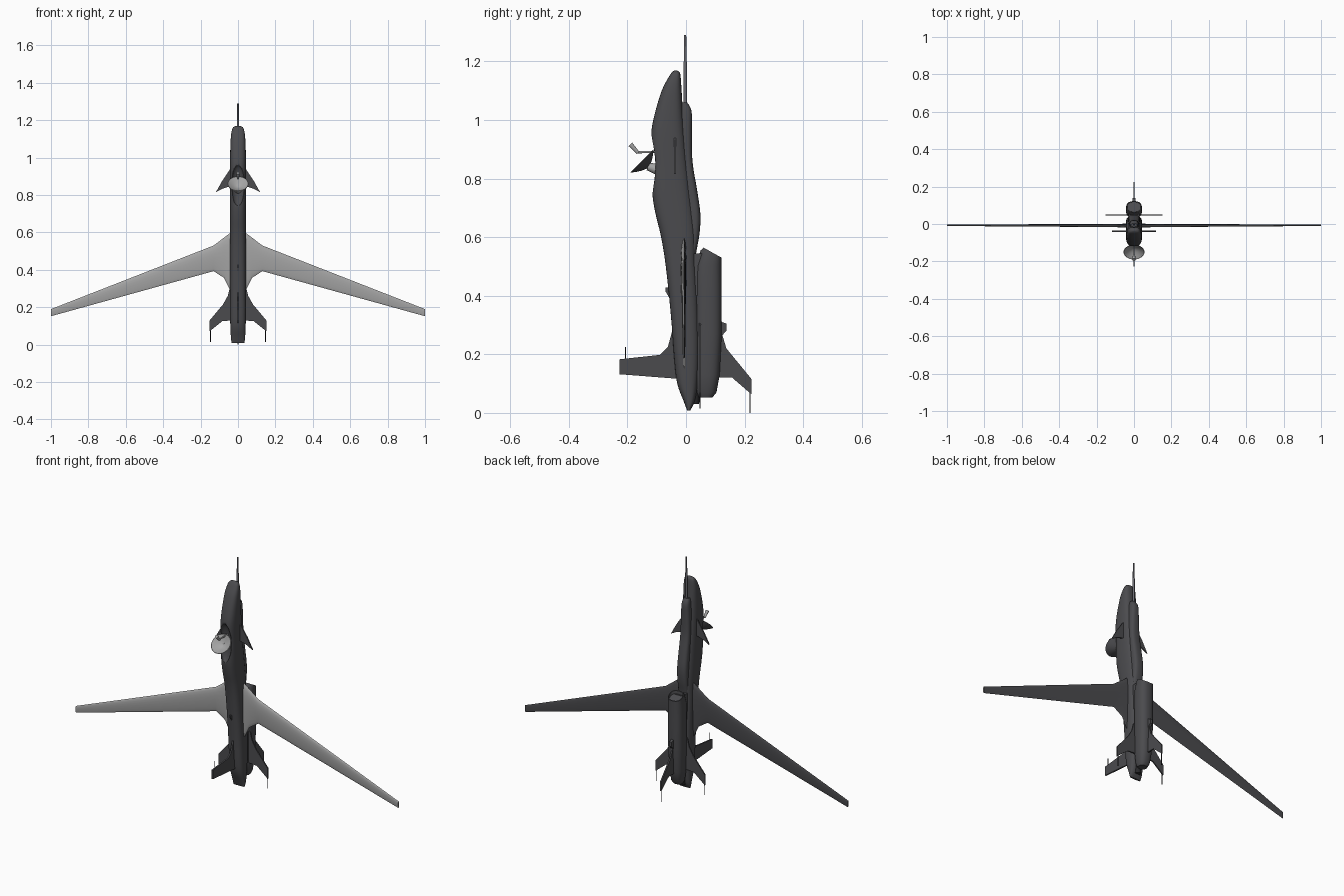
import bpy, bmesh, math
from mathutils import Vector, Matrix

if "Cube" in bpy.data.objects:
    bpy.data.objects.remove(bpy.data.objects["Cube"])


def material(name, r, g, b):
    m = bpy.data.materials.new(name)
    m.diffuse_color = (r, g, b, 1)
    m.use_nodes = True
    m.node_tree.nodes["Principled BSDF"].inputs["Base Color"].default_value = m.diffuse_color
    return m


DARK = material("dark grey", 0.07, 0.07, 0.076)
LIGHT = material("light grey", 0.38, 0.38, 0.38)
MID = material("mid grey", 0.15, 0.15, 0.17)
BLACK = material("near black", 0.02, 0.02, 0.022)


def finish(name, bm, mats, rule=None, angle=40):
    """Turn a bmesh into a named, coloured, smooth-shaded object."""
    bmesh.ops.recalc_face_normals(bm, faces=bm.faces)
    bm.normal_update()
    if rule:
        for f in bm.faces:
            f.material_index = rule(f)
    me = bpy.data.meshes.new(name)
    bm.to_mesh(me)
    bm.free()
    for m in mats:
        me.materials.append(m)
    ob = bpy.data.objects.new(name, me)
    bpy.context.collection.objects.link(ob)
    bpy.ops.object.select_all(action='DESELECT')
    ob.select_set(True)
    bpy.context.view_layer.objects.active = ob
    bpy.ops.object.shade_smooth_by_angle(angle=math.radians(angle))
    return ob


def skin(name, rings, mats, rule=None, angle=40):
    """Bridge equal-length rings of points and cap both ends."""
    bm = bmesh.new()
    rows = [[bm.verts.new(p) for p in r] for r in rings]
    n = len(rows[0])
    for a, b in zip(rows, rows[1:]):
        for i in range(n):
            j = (i + 1) % n
            bm.faces.new((a[i], a[j], b[j], b[i]))
    bm.faces.new(rows[0])
    bm.faces.new(rows[-1])
    return finish(name, bm, mats, rule, angle)


def smooth_rows(rows, steps=4):
    """Catmull-Rom resampling of a section table."""
    out = []
    for i in range(len(rows) - 1):
        p0, p1 = rows[max(i - 1, 0)], rows[i]
        p2, p3 = rows[i + 1], rows[min(i + 2, len(rows) - 1)]
        for k in range(steps):
            t = k / steps
            out.append([0.5 * (2 * b + (c - a) * t + (2 * a - 5 * b + 4 * c - d) * t * t
                               + (3 * b - a - 3 * c + d) * t ** 3)
                        for a, b, c, d in zip(p0, p1, p2, p3)])
    return out + [list(rows[-1])]


def section(z, y0, y1, hw, shear=0.0, power=2.8, n=36):
    """Rounded-rectangle ring between y0 and y1, half width hw."""
    yc, hy = (y0 + y1) / 2, (y1 - y0) / 2
    ring = []
    for i in range(n):
        a = 2 * math.pi * i / n
        c, s = math.cos(a), math.sin(a)
        x = hw * math.copysign(abs(c) ** (2 / power), c)
        y = hy * math.copysign(abs(s) ** (2 / power), s)
        ring.append((x, yc + y, z + shear * y))
    return ring


def plate(name, pts, plane, pos, thick, mat=DARK):
    """Flat fin: outline in (x, z) at y = pos, or in (y, z) at x = pos."""
    def at(d):
        return [(u, pos + d, v) if plane == 'xz' else (pos + d, u, v) for u, v in pts]
    return skin(name, [at(-thick / 2), at(thick / 2)], [mat])


def rod(name, a, b, r, mat, r2=None, seg=10):
    a, b = Vector(a), Vector(b)
    q = (b - a).to_track_quat('Z', 'Y')
    rings = [[p + q @ Vector((rr * math.cos(t), rr * math.sin(t), 0))
              for t in (2 * math.pi * i / seg for i in range(seg))]
             for p, rr in ((a, r), (b, r if r2 is None else r2))]
    return skin(name, rings, [mat])


# Fuselage: z, front y, back y, half width
body_rows = [(0.008, 0.004, 0.014, 0.034), (0.04, -0.008, 0.03, 0.038), (0.10, -0.03, 0.04, 0.041),
             (0.18, -0.04, 0.045, 0.043), (0.29, -0.048, 0.045, 0.043), (0.42, -0.06, 0.04, 0.043),
             (0.53, -0.073, 0.034, 0.043), (0.61, -0.087, 0.034, 0.043), (0.68, -0.104, 0.027, 0.043),
             (0.75, -0.115, 0.018, 0.043), (0.85, -0.116, 0.006, 0.043), (0.95, -0.119, -0.004, 0.043),
             (1.02, -0.107, -0.01, 0.042), (1.10, -0.083, -0.015, 0.039), (1.145, -0.06, -0.018, 0.033),
             (1.163, -0.048, -0.022, 0.025), (1.17, -0.038, -0.032, 0.008)]
fuselage = skin("fuselage", [section(*r) for r in smooth_rows(body_rows)], [DARK])

# Scooped recess behind the dish
bm = bmesh.new()
bmesh.ops.create_uvsphere(bm, u_segments=24, v_segments=16, radius=1,
                          matrix=Matrix.Translation((0, -0.122, 0.85)) @ Matrix.Diagonal((0.037, 0.035, 0.11, 1)))
cutter = finish("recess_cutter", bm, [DARK])
cutter.hide_render = True
bpy.context.view_layer.objects.active = fuselage
mod = fuselage.modifiers.new("recess", 'BOOLEAN')
mod.operation, mod.object, mod.solver = 'DIFFERENCE', cutter, 'EXACT'
bpy.ops.object.modifier_apply(modifier=mod.name)
bpy.data.objects.remove(cutter)

# Narrow spine along the back of the forebody
spine_rows = [(0.46, 0.0, 0.03, 0.026), (0.54, 0.0, 0.034, 0.028), (0.61, 0.0, 0.046, 0.03),
              (0.68, 0.0, 0.049, 0.03), (0.76, -0.01, 0.038, 0.029), (0.86, -0.02, 0.022, 0.028),
              (0.96, -0.03, 0.02, 0.026), (1.03, -0.03, 0.019, 0.022), (1.06, -0.03, 0.004, 0.016)]
skin("spine", [section(*r) for r in smooth_rows(spine_rows)], [DARK])

# Engine pod with slanted intake, plus its diverter and nozzle
S = -0.56
pod_rows = [(0.052, 0.045, 0.09, 0.024, 0), (0.07, 0.035, 0.104, 0.032, 0), (0.13, 0.03, 0.115, 0.039, 0),
            (0.27, 0.03, 0.122, 0.043, 0), (0.42, 0.03, 0.122, 0.043, 0), (0.50, 0.032, 0.122, 0.043, 0),
            (0.535, 0.05, 0.122, 0.042, S), (0.547, 0.06, 0.122, 0.041, S),
            (0.547, 0.064, 0.118, 0.037, S), (0.53, 0.065, 0.117, 0.036, S)]
skin("engine_pod", [section(*r, power=2.5) for r in pod_rows], [DARK], angle=35)
skin("pod_diverter", [section(z, 0.02, 0.07, 0.03, power=5) for z in (0.40, 0.545)], [DARK])
rod("exhaust_nozzle", (0, 0.03, 0.10), (0, 0.03, 0.03), 0.018, BLACK, 0.015, 20)

# Wing: x, leading z, trailing z, thickness; light front, dark back
half = [(0, 0.60, 0.29, 0.022), (0.045, 0.595, 0.297, 0.021), (0.075, 0.572, 0.357, 0.02),
        (0.13, 0.53, 0.393, 0.018), (1.0, 0.19, 0.152, 0.008)]
stations = [(-x, a, b, t) for x, a, b, t in reversed(half[1:])] + half


def airfoil(x, le, te, t, n=10):
    ring = []
    for i in range(2 * n):
        a = math.pi * i / n
        u = (1 - math.cos(a)) / 2
        h = t * math.sin(a) * (1.15 - 0.6 * u)
        ring.append((x, -0.006 - (h * 0.65 if i < n else h * 0.4), le + (te - le) * u))
    return ring


skin("wing", [airfoil(*s) for s in stations], [LIGHT, DARK],
     lambda f: 0 if f.normal.y < 0.05 else 1, 50)

# Foreplanes and tail planes, both sides
for s, side in ((-1, "left"), (1, "right")):
    fore = [(0.03, 0.95), (0.045, 0.935), (0.085, 0.875), (0.118, 0.815), (0.085, 0.833), (0.03, 0.85)]
    tail = [(0.03, 0.31), (0.045, 0.30), (0.055, 0.26), (0.08, 0.215), (0.153, 0.128),
            (0.153, 0.07), (0.085, 0.125), (0.03, 0.13)]
    plate(side + "_foreplane", [(s * x, z) for x, z in fore], 'xz', -0.038, 0.007)
    plate(side + "_tailplane", [(s * x, z) for x, z in tail], 'xz', 0.048, 0.007)
    rod(side + "_tail_spike", (s * 0.147, 0.048, 0.09), (s * 0.147, 0.048, 0.015), 0.002, BLACK, seg=6)

# Vertical fins with their spikes
plate("front_fin", [(-0.02, 0.30), (-0.047, 0.28), (-0.062, 0.225), (-0.09, 0.198), (-0.227, 0.183),
                    (-0.227, 0.132), (-0.035, 0.117), (-0.02, 0.117)], 'yz', 0, 0.008)
plate("back_fin", [(0.09, 0.31), (0.12, 0.28), (0.138, 0.22), (0.224, 0.115), (0.224, 0.063),
                   (0.158, 0.12), (0.09, 0.12)], 'yz', 0, 0.008)
rod("front_fin_spike", (0, -0.207, 0.17), (0, -0.207, 0.225), 0.002, BLACK, seg=6)
rod("back_fin_spike", (0, 0.219, 0.08), (0, 0.219, 0.0), 0.002, BLACK, seg=6)
plate("back_fin_fairing", [(0.11, 0.33), (0.124, 0.31), (0.138, 0.305), (0.138, 0.28), (0.11, 0.25)],
      'yz', 0, 0.014, DARK)

# Small belly antenna
plate("belly_antenna", [(-0.05, 0.43), (-0.07, 0.428), (-0.07, 0.415), (-0.058, 0.395), (-0.05, 0.395)],
      'yz', 0, 0.007)

# Nose probe
rod("nose_probe", (0, -0.003, 1.0), (0, -0.003, 1.20), 0.006, MID)
rod("nose_probe_tip", (0, -0.003, 1.19), (0, -0.003, 1.29), 0.005, MID, 0.004)

# Dish: outside then inside profile as (radius, height), tilted forward and up
profile = [(0.006, -0.03), (0.025, -0.022), (0.042, -0.011), (0.056, 0), (0.054, 0.001),
           (0.04, -0.008), (0.024, -0.018), (0.006, -0.025)]
tilt = Matrix.Translation((0, -0.15, 0.86)) @ Matrix.Rotation(math.radians(45), 4, 'X')
axis = Vector((0, -1, 1)).normalized()
rings = [[tilt @ Vector((r * math.cos(2 * math.pi * i / 28), r * math.sin(2 * math.pi * i / 28), h))
          for i in range(28)] for r, h in profile]
skin("dish", rings, [LIGHT, DARK], lambda f: 0 if f.normal.dot(axis) > 0 else 1)
rod("dish_mount", (0, -0.13, 0.842), (0, -0.08, 0.825), 0.014, LIGHT, 0.02, 12)
rod("feed_arm", (0, -0.08, 0.892), (0, -0.167, 0.89), 0.004, LIGHT)
rod("feed_horn", (0, -0.164, 0.888), (0, -0.19, 0.917), 0.006, LIGHT, 0.009)
